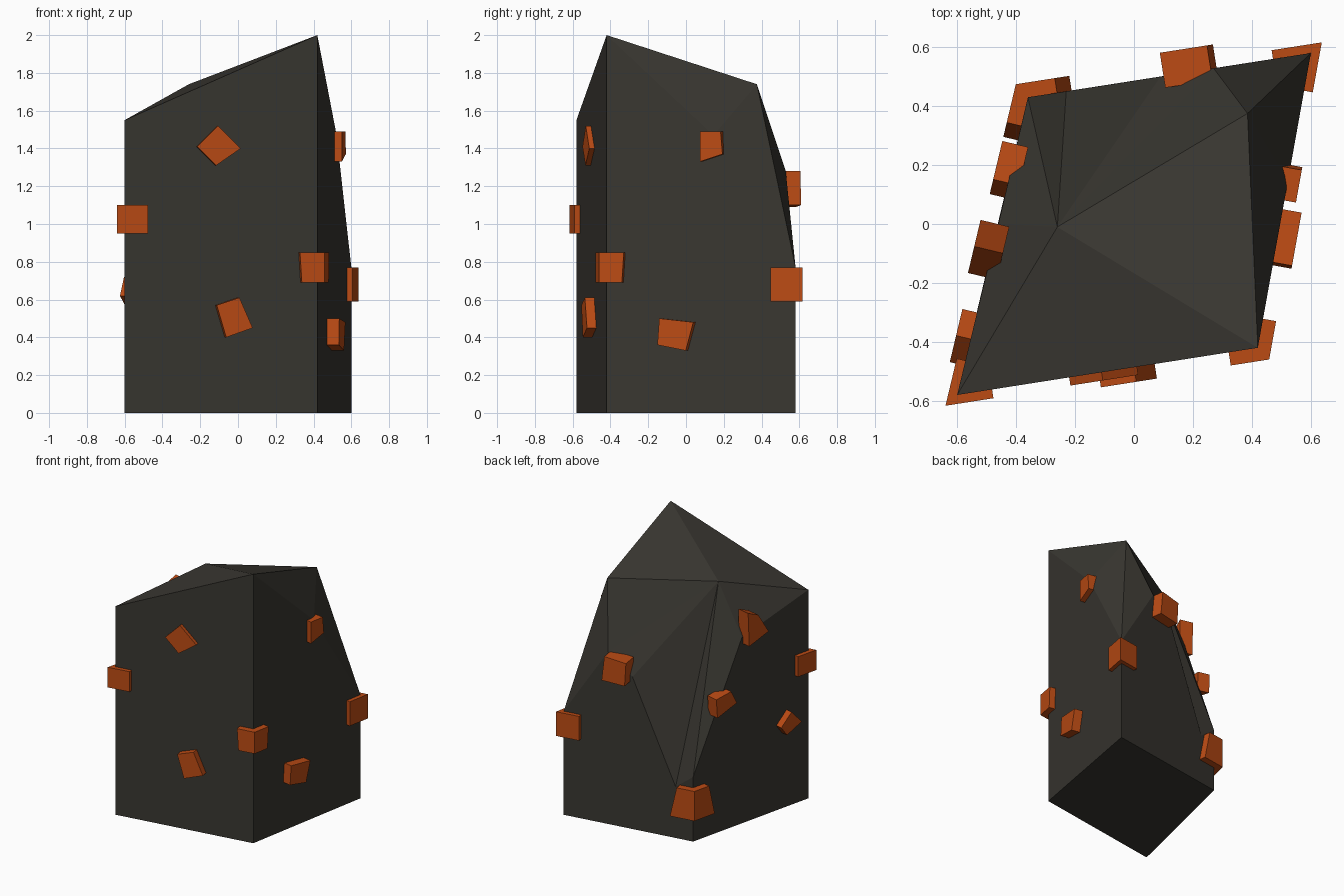
import bpy, bmesh
from mathutils import Vector

if "Cube" in bpy.data.objects:
    bpy.data.objects.remove(bpy.data.objects["Cube"])


def material(name, color):
    m = bpy.data.materials.new(name)
    m.diffuse_color = color
    m.use_nodes = True
    m.node_tree.nodes["Principled BSDF"].inputs["Base Color"].default_value = m.diffuse_color
    return m


STONE = material("dark_stone", (0.04, 0.037, 0.03, 1))
ORANGE = material("orange_crystal", (0.5, 0.07, 0.007, 1))


def finish(name, bm, mat):
    bmesh.ops.recalc_face_normals(bm, faces=bm.faces[:])
    me = bpy.data.meshes.new(name)
    bm.to_mesh(me)
    bm.free()
    me.materials.append(mat)
    ob = bpy.data.objects.new(name, me)
    bpy.context.collection.objects.link(ob)
    return ob


# Footprint corners, counter-clockwise from front left
A, B, C, D = (Vector(p) for p in
              ((-0.6, -0.58), (0.42, -0.42), (0.6, 0.58), (-0.36, 0.43)))
WALLS = {"front": (A, B, 0), "right": (B, C, 1),
         "back": (C, D, 0), "left": (D, A, 1)}

# Rock pillar: upright walls with a chipped, faceted top
pts = {
    "a": (*A, 0), "b": (*B, 0), "c": (*C, 0), "d": (*D, 0),
    "A": (*A, 1.55), "B": (*B, 2.0), "C": (*C, 0.77), "D": (*D, 0.48),
    "E": (0.385, 0.375, 1.74), "F": (-0.26, -0.01, 1.74),
    "G": (-0.46, 0.0, 1.38), "H": (0.09, 0.50, 1.13),
    "I": (0.27, 0.528, 1.28), "J": (0.522, 0.145, 1.47),
    "K": (-0.23, 0.45, 0.38),
}
bm = bmesh.new()
v = {k: bm.verts.new(p) for k, p in pts.items()}
for f in ("dcba", "abBA", "bcCJB", "cdDKHIC", "daAGD",
          "ABF", "BEF", "EIF", "IHF", "HKF", "KDF", "DGF", "GAF",
          "ECI", "EJC", "EBJ"):
    bm.faces.new([v[k] for k in f])
finish("rock_pillar", bm, STONE)


def hull(name, points):
    bm = bmesh.new()
    for p in points:
        bm.verts.new(p)
    res = bmesh.ops.convex_hull(bm, input=bm.verts[:])
    junk = {g for g in res["geom_interior"] + res["geom_unused"]
            if isinstance(g, bmesh.types.BMVert)}
    bmesh.ops.delete(bm, geom=list(junk), context="VERTS")
    bmesh.ops.dissolve_limit(bm, angle_limit=0.02,
                             verts=bm.verts[:], edges=bm.edges[:])
    finish(name, bm, ORANGE)


def outward(p, q):
    d = (q - p).normalized()
    return Vector((d.y, -d.x))


def wall_crystal(name, wall, depth, outline):
    """Outline is (x or y, z) read along the wall, raised outward by depth."""
    p, q, k = WALLS[wall]
    n = outward(p, q)
    points = []
    for c, z in outline:
        base = p.lerp(q, (c - p[k]) / (q[k] - p[k]))
        points += [(*(base - n * 0.04), z), (*(base + n * depth), z)]
    hull(name, points)


def corner_crystal(name, prev, corner, nxt, depth, z0, z1, span, top_span):
    """Block folded around a pillar corner, slightly narrower at the top."""
    n1, n2 = outward(prev, corner), outward(corner, nxt)
    mitre = (n1 + n2) / (1 + n1.dot(n2))
    points = []
    for z, s in ((z0, span), (z1, top_span)):
        e1 = corner + (prev - corner).normalized() * s
        e2 = corner + (nxt - corner).normalized() * s
        points += [(*p, z) for p in (e1, e2, e1 + n1 * depth,
                                     corner + mitre * depth, e2 + n2 * depth)]
    hull(name, points)


# Crystals on the flat walls
wall_crystal("front_upper_crystal", "front", 0.028,
             [(-0.22, 1.41), (-0.11, 1.52), (0.01, 1.40), (-0.12, 1.31)])
wall_crystal("front_lower_crystal", "front", 0.05,
             [(-0.12, 0.57), (0.0, 0.61), (0.07, 0.45), (-0.07, 0.40)])
wall_crystal("right_lower_crystal", "right", 0.065,
             [(-0.14, 0.36), (-0.13, 0.50), (0.05, 0.48), (0.01, 0.33)])
wall_crystal("right_upper_crystal", "right", 0.04,
             [(0.08, 1.49), (0.19, 1.49), (0.20, 1.37), (0.08, 1.33)])
wall_crystal("back_crystal", "back", 0.08,
             [(0.10, 1.26), (0.26, 1.28), (0.28, 1.10), (0.11, 1.09)])
wall_crystal("left_upper_crystal", "left", 0.06,
             [(0.0, 1.58), (-0.09, 1.54), (-0.18, 1.39), (-0.01, 1.33)])
wall_crystal("left_middle_crystal", "left", 0.05,
             [(0.27, 1.02), (0.14, 1.04), (0.09, 0.94), (0.26, 0.88)])
wall_crystal("left_lower_crystal", "left", 0.05,
             [(-0.30, 0.63), (-0.39, 0.72), (-0.48, 0.62), (-0.35, 0.56)])

# Crystals wrapped round the corners
corner_crystal("front_left_corner_crystal", D, A, B, 0.03, 0.95, 1.10, 0.12, 0.12)
corner_crystal("front_right_corner_crystal", A, B, C, 0.045, 0.69, 0.85, 0.09, 0.10)
corner_crystal("back_right_corner_crystal", B, C, D, 0.03, 0.59, 0.77, 0.13, 0.13)
corner_crystal("back_left_corner_crystal", C, D, A, 0.05, 0.18, 0.40, 0.15, 0.10)
